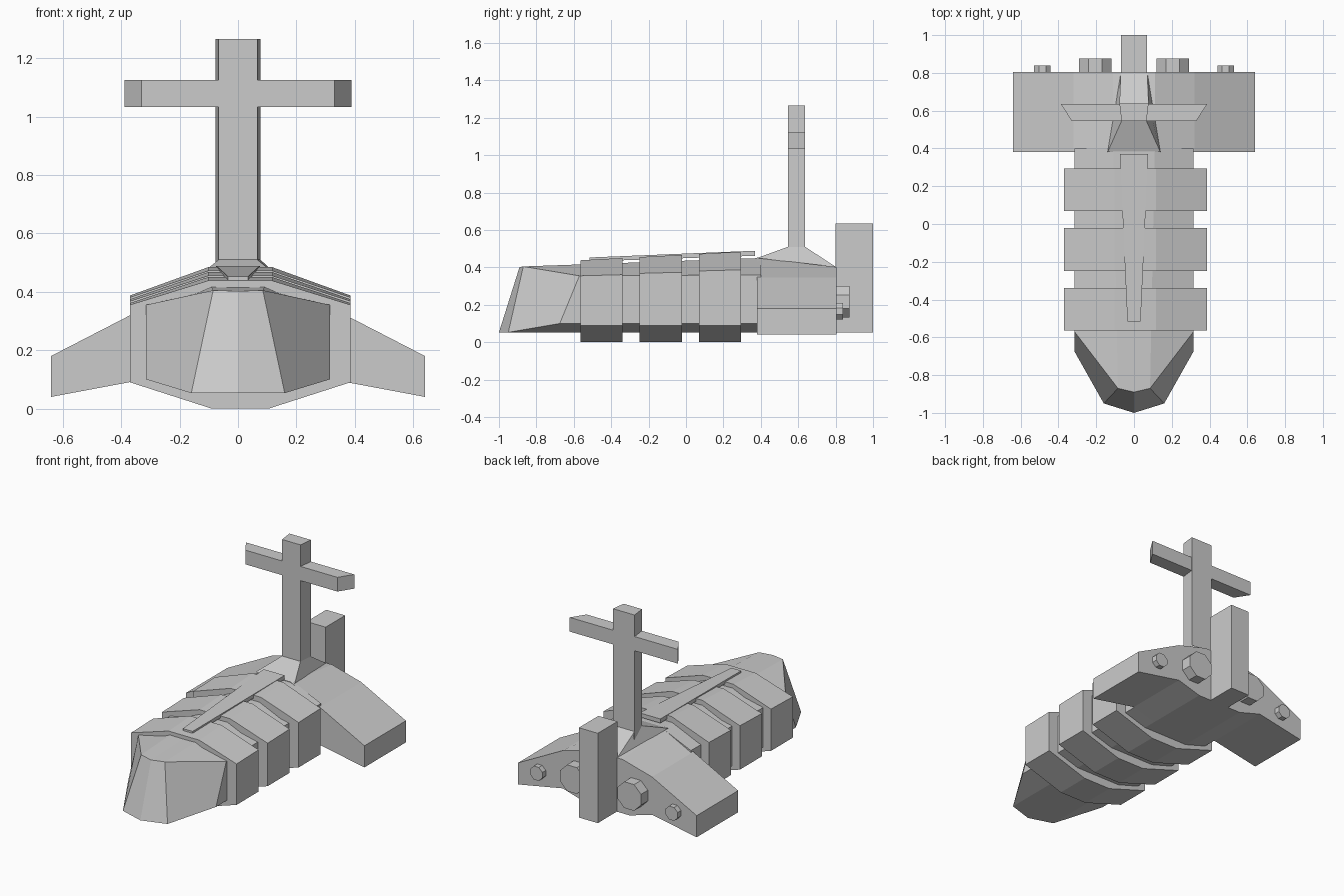
import bpy
import bmesh
import math
from mathutils import Matrix

if "Cube" in bpy.data.objects:
    bpy.data.objects.remove(bpy.data.objects["Cube"])

# One plain grey for the whole ship
grey = bpy.data.materials.new("light_grey")
grey.use_nodes = True
COLOUR = (0.6, 0.6, 0.6, 1)
grey.diffuse_color = COLOUR
grey.node_tree.nodes["Principled BSDF"].inputs["Base Color"].default_value = COLOUR


def finish(name, bm):
    bmesh.ops.recalc_face_normals(bm, faces=bm.faces)
    mesh = bpy.data.meshes.new(name)
    bm.to_mesh(mesh)
    bm.free()
    mesh.materials.append(grey)
    obj = bpy.data.objects.new(name, mesh)
    bpy.context.collection.objects.link(obj)
    return obj


def loft(name, back, front, shift=0):
    """Join two half outlines (bottom centre to top centre) and mirror them."""
    bm = bmesh.new()
    n = len(back)
    for side in (1, -1):
        a, b = [[bm.verts.new((side * x + shift, y, z)) for x, y, z in ring]
                for ring in (back, front)]
        for i in range(n - 1):
            bm.faces.new((a[i], a[i + 1], b[i + 1], b[i]))
        for ring in (a, b):
            for i in range(n // 2 - 1):
                bm.faces.new((ring[i], ring[i + 1], ring[n - 2 - i], ring[n - 1 - i]))
    bmesh.ops.remove_doubles(bm, verts=bm.verts, dist=0.0001)
    return finish(name, bm)


def section(y, outline):
    return [(x, y, z) for x, z in outline]


def block(name, y0, y1, w0, w1, z0, z1):
    """Box whose half width differs between front (w0) and back (w1)."""
    return loft(name,
                section(y1, [(0, z0), (w1, z0), (w1, z1), (0, z1)]),
                section(y0, [(0, z0), (w0, z0), (w0, z1), (0, z1)]))


# Central body with a swept, faceted nose
loft("body_and_nose",
     section(0.4, [(0, .053), (.16, .053), (.315, .1), (.315, .36), (.11, .45), (0, .45)]),
     [(0, -1, .053), (.16, -.95, .053), (.315, -.675, .1),
      (.315, -.57, .355), (.085, -.87, .405), (0, -.89, .402)])


# Three armour bands, each a little taller than the one in front
def band(y, top, shoulder):
    return section(y, [(0, 0), (.098, 0), (.378, .09), (.378, shoulder), (.11, top), (0, top)])


for i, label in enumerate(("front", "middle", "rear")):
    y = -.565 + i * .3175
    top, shoulder = .438 + i * .017, .355 + i * .013
    loft(label + "_armour_band", band(y + .225, top + .012, shoulder + .006),
         band(y, top, shoulder), shift=.0075)


# Rear hull with drooping wings
def wing(y, top, shoulder):
    return section(y, [(0, .053), (.16, .053), (.32, .1), (.64, .04),
                       (.64, .18), (.32, shoulder), (.11, top), (0, top)])


loft("rear_hull_wings", wing(.805, .402, .345), wing(.38, .452, .345))

# Tapered spine plate on top of the bands
loft("spine_plate",
     section(.37, [(0, .462), (.075, .462), (.075, .489), (0, .489)]),
     section(-.515, [(0, .432), (.035, .432), (.035, .453), (0, .453)]))

# Mast foot, mast and crossbar
foot = bmesh.new()
ring_low, ring_high = [[foot.verts.new(p) for p in
                        ((-w0, y0, z0), (w0, y0, z0), (w1, y1, z1), (-w1, y1, z1))]
                       for w0, y0, z0, w1, y1, z1 in
                       ((.14, .38, .45, .07, .805, .40), (.066, .545, .51, .077, .637, .51))]
foot.faces.new(ring_low)
foot.faces.new(ring_high)
for i in range(4):
    j = (i + 1) % 4
    foot.faces.new((ring_low[i], ring_low[j], ring_high[j], ring_high[i]))
finish("mast_foot", foot)
block("mast", .545, .637, .066, .077, .45, 1.265)
block("mast_crossbar", .546, .636, .33, .388, 1.033, 1.125)

# Upright fin at the stern
block("stern_fin", .8, 1, .068, .068, .053, .635)

# Engine nozzles, mirrored left and right
for size, x, z, radius, end in (("large", .205, .216, .092, .875),
                                ("small", .485, .166, .047, .84)):
    for label, side in (("left", 1), ("right", -1)):
        bm = bmesh.new()
        bmesh.ops.create_cone(
            bm, cap_ends=True, segments=8, radius1=radius, radius2=radius, depth=end - .78,
            matrix=Matrix.Translation((side * x, (end + .78) / 2, z))
            @ Matrix.Rotation(math.pi / 2, 4, "X") @ Matrix.Rotation(math.pi / 8, 4, "Z"))
        finish(f"{size}_nozzle_{label}", bm)
